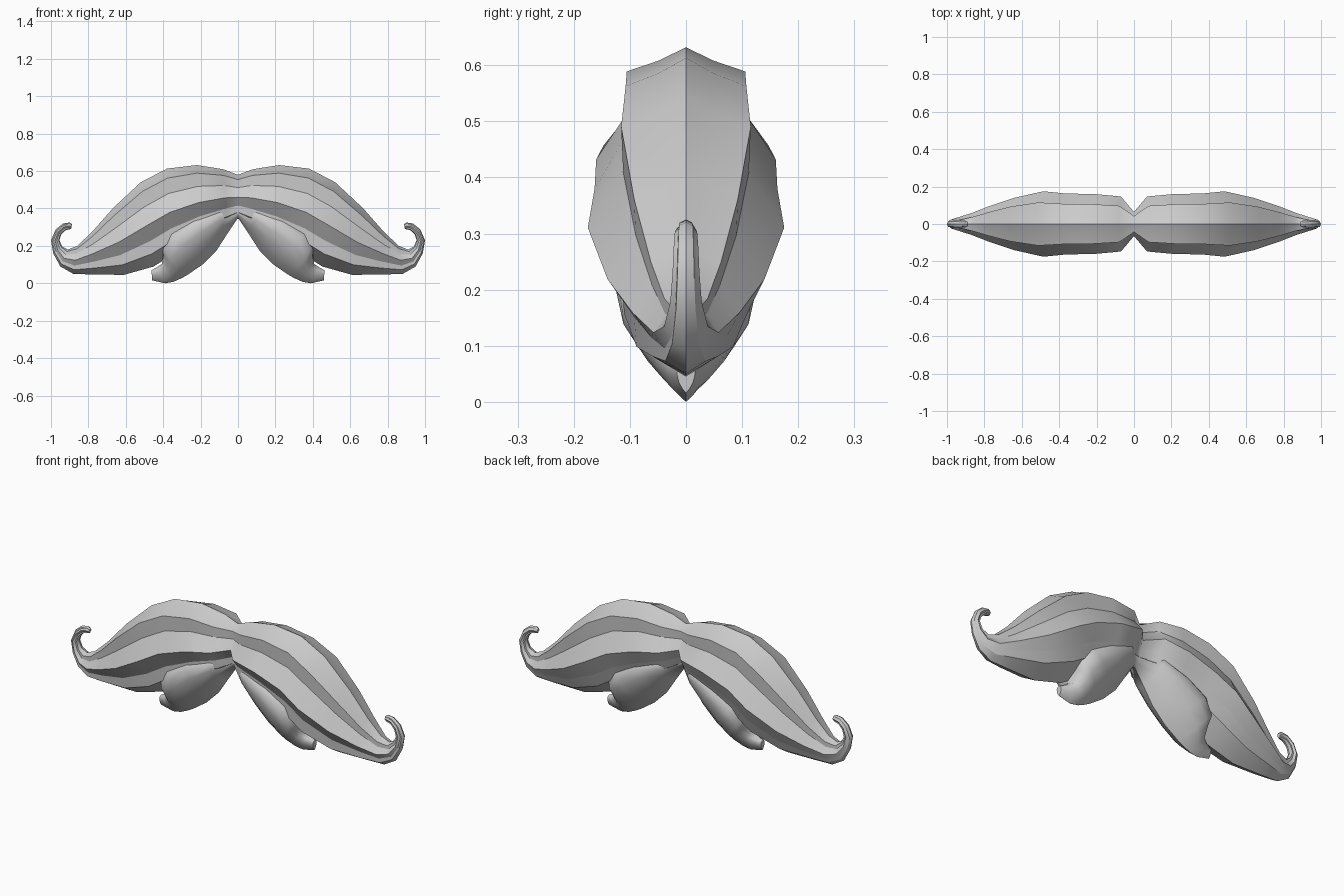
import bpy, bmesh
from mathutils import Vector

if "Cube" in bpy.data.objects:
    bpy.data.objects.remove(bpy.data.objects["Cube"])


def loft(name, stations, profile, sharp):
    """Skin rings between top and bottom points, then mirror across x = 0."""
    # profile: (fraction top to bottom, front depth, back depth)
    ring = [(t, -f) for t, f, b in profile] + [(t, b) for t, f, b in profile[-2:0:-1]]
    n = len(ring)
    sharp_idx = set(sharp) | {n - i for i in sharp if i}
    bm = bmesh.new()
    rows = []
    for tx, tz, bx, bz, w in stations:
        top, bottom = Vector((tx, 0, tz)), Vector((bx, 0, bz))
        row = []
        for t, y in ring:
            p = top.lerp(bottom, t)
            p.y = y * w
            row.append(bm.verts.new(p))
        rows.append(row)
    for r, s in zip(rows, rows[1:]):
        for i in range(n):
            j = (i + 1) % n
            bm.faces.new((r[i], r[j], s[j], s[i]))
    bm.faces.new(rows[-1])
    bmesh.ops.recalc_face_normals(bm, faces=bm.faces)
    for f in bm.faces:
        f.smooth = True
    # only the ridges running along the hair stay crisp
    for r, s in zip(rows, rows[1:]):
        for i in sharp_idx:
            bm.edges.get((r[i], s[i])).smooth = False
    for i in range(n):
        bm.edges.get((rows[-1][i], rows[-1][(i + 1) % n])).smooth = False
    mesh = bpy.data.meshes.new(name)
    bm.to_mesh(mesh)
    bm.free()
    obj = bpy.data.objects.new(name, mesh)
    bpy.context.collection.objects.link(obj)
    mirror = obj.modifiers.new("mirror", 'MIRROR')
    mirror.use_clip = True
    # make sure the open half faces outward
    c = sum((v.co for v in mesh.vertices), Vector()) / len(mesh.vertices)
    if sum((p.center - c).dot(p.normal) * p.area for p in mesh.polygons) < 0:
        mesh.flip_normals()
    return obj


# main hair body with grooved ridges, ending in an upward curl
ridges = [(0, 0, 0), (.06, .3, .3), (.11, .66, .66), (.29, .64, .64), (.51, 1, 1),
          (.70, .66, .76), (.85, .63, .6), (1, 0, 0)]
body = [
    (0, .58, 0, .345, .065),
    (.08, .61, .06, .31, .147),
    (.22, .632, .20, .24, .16),
    (.38, .613, .35, .155, .163),
    (.52, .54, .45, .09, .175),
    (.67, .40, .61, .045, .14),
    (.78, .275, .77, .047, .095),
    (.86, .20, .88, .05, .058),
    (.91, .18, .95, .09, .039),
    (.94, .197, .988, .16, .028),
    (.955, .23, 1.0, .23, .024),
    (.945, .262, .975, .288, .022),
    (.925, .282, .935, .32, .02),
    (.905, .288, .90, .325, .018),
    (.892, .29, .887, .315, .012),
]
loft("moustache_body", body, ridges, [0, 2, 3, 4, 5, 6, 7])

# lower tufts with hooked ends
lens = [(t, y, y) for t, y in
        [(0, 0), (.1, .75), (.25, 1), (.45, .97), (.68, .75), (.88, .36), (1, 0)]]
tuft = [
    (0, .40, 0, .35, .04),
    (.11, .41, .06, .26, .105),
    (.26, .36, .115, .175, .125),
    (.38, .29, .19, .10, .13),
    (.42, .215, .27, .045, .115),
    (.408, .165, .30, .028, .09),
    (.405, .105, .345, .008, .052),
    (.43, .088, .39, 0, .032),
    (.462, .07, .46, .016, .016),
]
loft("lower_tufts", tuft, lens, [0, 6])
